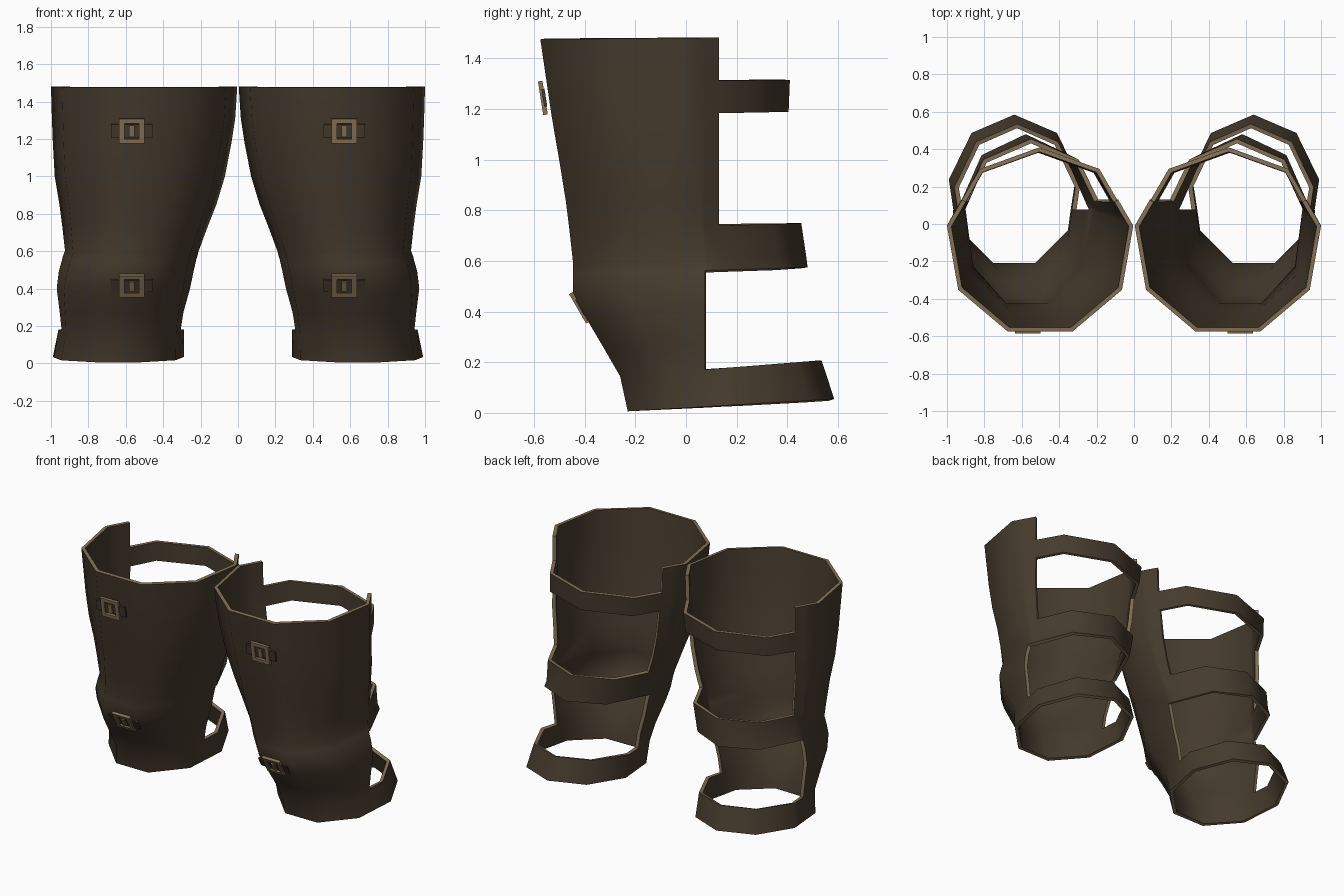
import bpy, bmesh, math
from mathutils import Matrix, Vector

cube = bpy.data.objects.get("Cube")
if cube:
    bpy.data.objects.remove(cube, do_unlink=True)


def material(name, rgb):
    m = bpy.data.materials.new(name)
    m.use_nodes = True
    m.diffuse_color = (*rgb, 1)
    bsdf = m.node_tree.nodes["Principled BSDF"]
    bsdf.inputs["Base Color"].default_value = (*rgb, 1)
    bsdf.inputs["Roughness"].default_value = 0.8
    return m


leather = material("dark_leather", (0.06, 0.043, 0.026))
trim = material("tan_trim", (0.24, 0.17, 0.095))

SIDES = 9
# Sleeve rows: height, tilt along y, inner x, outer x, front y, back y
ROWS = [
    (0.02, 0.06, 0.29, 0.99, -0.23, 0.585),
    (0.165, 0.08, 0.29, 0.96, -0.26, 0.535),
    (0.27, 0.04, 0.28, 0.965, -0.325, 0.52),
    (0.40, 0.04, 0.25, 0.975, -0.40, 0.50),
    (0.49, 0.04, 0.235, 0.96, -0.445, 0.49),
    (0.56, 0.03, 0.22, 0.94, -0.445, 0.48),
    (0.60, 0.03, 0.21, 0.925, -0.445, 0.475),
    (0.735, 0.03, 0.16, 0.94, -0.46, 0.455),
    (0.85, 0.02, 0.115, 0.955, -0.475, 0.44),
    (1.00, 0.01, 0.07, 0.98, -0.50, 0.42),
    (1.18, 0.02, 0.035, 0.99, -0.53, 0.405),
    (1.31, 0.01, 0.015, 0.995, -0.55, 0.41),
    (1.48, 0.01, 0.004, 1.0, -0.575, 0.41),
]
# Openings at the back between the straps: low z, high z, y of the cut
OPENINGS = [(0.18, 0.57, 0.075), (0.76, 1.16, 0.13), (1.33, 2.0, 0.13)]


def make_object(name, bm, mats):
    me = bpy.data.meshes.new(name)
    bm.to_mesh(me)
    bm.free()
    for m in mats:
        me.materials.append(m)
    ob = bpy.data.objects.new(name, me)
    bpy.context.collection.objects.link(ob)
    bpy.ops.object.select_all(action='DESELECT')
    ob.select_set(True)
    bpy.context.view_layer.objects.active = ob
    return ob


def sleeve(name, side):
    bm = bmesh.new()
    rings = []
    for z, tilt, x0, x1, front, back in ROWS:
        ry = (back - front) / (1 + math.cos(math.pi / SIDES))
        rx = (x1 - x0) / 2 / math.sin(math.radians(80))
        cx, cy = (x0 + x1) / 2, back - ry
        ring = []
        for i in range(SIDES):
            t = math.tau * i / SIDES
            y = cy + ry * math.cos(t)
            ring.append(bm.verts.new((side * (cx + rx * math.sin(t)), y, z + tilt * y)))
        rings.append(ring)
    for low, high in zip(rings, rings[1:]):
        for i in range(SIDES):
            j = (i + 1) % SIDES
            quad = [low[j], low[i], high[i], high[j]]
            bm.faces.new(quad if side > 0 else quad[::-1])
    # Cut the back openings, leaving the three straps
    for cut in (0.075, 0.13):
        bmesh.ops.bisect_plane(bm, geom=bm.verts[:] + bm.edges[:] + bm.faces[:],
                               plane_co=(0, cut, 0), plane_no=(0, 1, 0))
    gone = []
    for f in bm.faces:
        c = f.calc_center_median()
        if any(lo < c.z < hi and c.y > cut for lo, hi, cut in OPENINGS):
            gone.append(f)
    bmesh.ops.delete(bm, geom=gone, context='FACES')
    ob = make_object(name, bm, [leather, trim])
    # Leather thickness with a tan edge
    mod = ob.modifiers.new("thickness", 'SOLIDIFY')
    mod.thickness = 0.024
    mod.offset = -1
    mod.material_offset_rim = 1
    bpy.ops.object.modifier_apply(modifier=mod.name)
    bpy.ops.object.shade_smooth_by_angle(angle=math.radians(60))


def box(bm, centre, size):
    bmesh.ops.create_cube(bm, size=1, matrix=Matrix.Translation(centre)
                          @ Matrix.Diagonal((*size, 1)))


def place(name, bm, mat, where, lean):
    ob = make_object(name, bm, [mat])
    ob.location = where
    ob.rotation_euler.x = math.radians(lean)


def buckle(name, where, lean):
    # Square frame with a centre bar and prong
    bm = bmesh.new()
    for s in (-1, 1):
        box(bm, (s * 0.053, 0, 0), (0.028, 0.018, 0.134))
        box(bm, (0, 0, s * 0.055), (0.08, 0.018, 0.024))
    box(bm, (0, -0.002, 0), (0.03, 0.014, 0.06))
    place(name + "_frame", bm, trim, where, lean)
    # Leather tab behind the frame
    bm = bmesh.new()
    box(bm, (0, 0.006, 0), (0.22, 0.012, 0.07))
    place(name + "_tab", bm, leather, where, lean)


for label, side in (("left", 1), ("right", -1)):
    sleeve(label + "_leg_guard", side)
    buckle(label + "_upper_buckle", Vector((side * 0.568, -0.565, 1.243)), 9)
    buckle(label + "_lower_buckle", Vector((side * 0.568, -0.42, 0.415)), 30)
